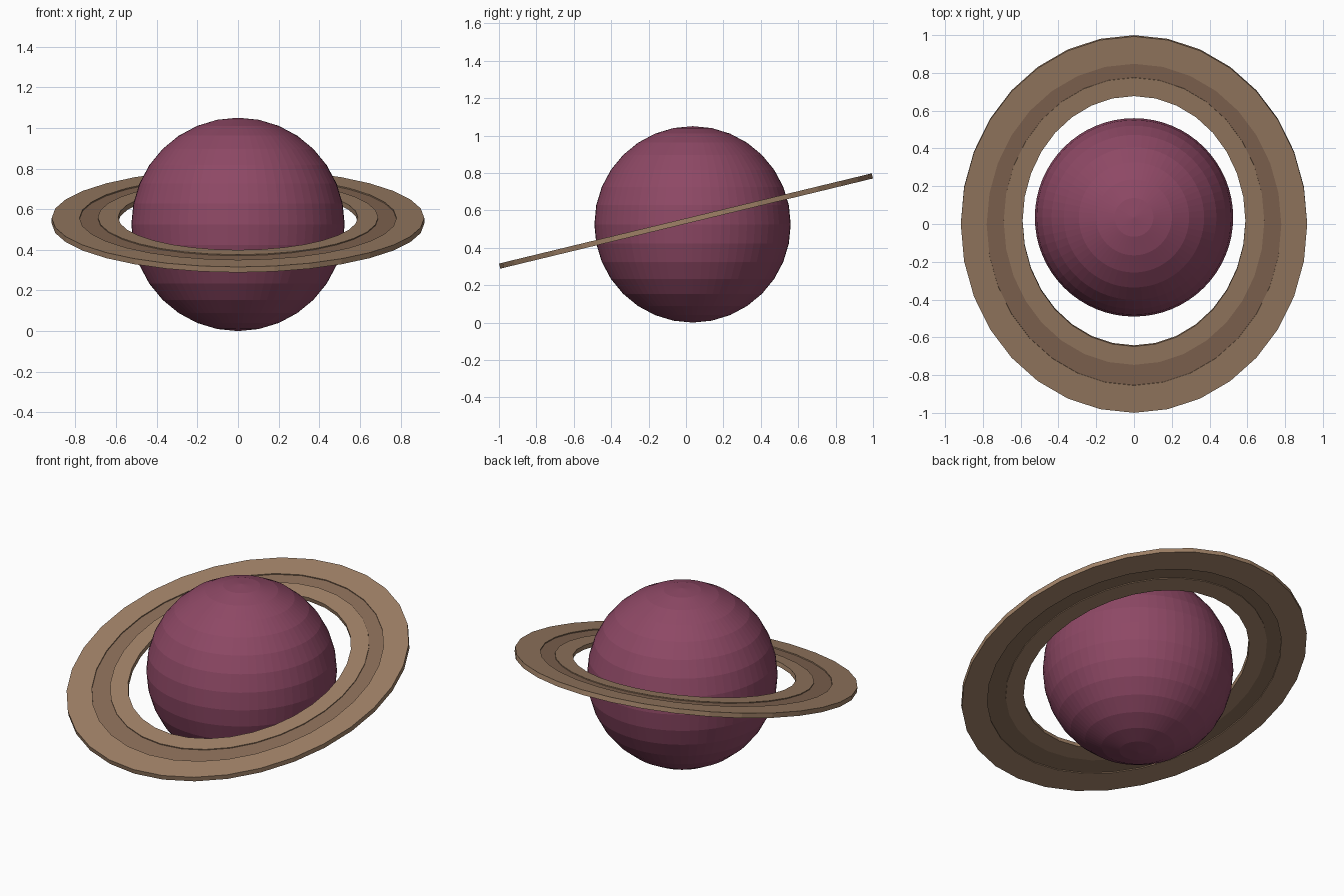
import bpy, bmesh, math
from mathutils import Matrix

if "Cube" in bpy.data.objects:
    bpy.data.objects.remove(bpy.data.objects["Cube"])

TILT = math.radians(13.6)


def material(name, rgb):
    m = bpy.data.materials.new(name)
    m.diffuse_color = (*rgb, 1)
    m.use_nodes = True
    m.node_tree.nodes["Principled BSDF"].inputs["Base Color"].default_value = m.diffuse_color
    return m


def make_object(name, bm, mat):
    bmesh.ops.recalc_face_normals(bm, faces=bm.faces)
    me = bpy.data.meshes.new(name)
    bm.to_mesh(me)
    bm.free()
    me.materials.append(mat)
    ob = bpy.data.objects.new(name, me)
    bpy.context.collection.objects.link(ob)
    return ob


def ring(name, inner, outer, thick, mat, y=0.0, sides=32):
    """Flat elliptical band; inner and outer are (x radius, y radius)."""
    bm = bmesh.new()
    h = thick / 2
    profile = [(inner, -h), (outer, -h), (outer, h), (inner, h)]
    loops = []
    for i in range(sides):
        a = 2 * math.pi * i / sides
        loops.append([bm.verts.new((r[0] * math.cos(a), y + r[1] * math.sin(a), z))
                      for r, z in profile])
    for i in range(sides):
        p, q = loops[i], loops[(i + 1) % sides]
        for k in range(4):
            n = (k + 1) % 4
            bm.faces.new((p[k], q[k], q[n], p[n]))
    bm.transform(Matrix.Translation((0, 0, 0.543)) @ Matrix.Rotation(TILT, 4, 'X'))
    return make_object(name, bm, mat)


plum = material("plum", (0.27, 0.065, 0.13))
sand = material("sand", (0.35, 0.22, 0.135))
brown = material("brown", (0.25, 0.15, 0.095))

# Planet body
bm = bmesh.new()
bmesh.ops.create_uvsphere(bm, u_segments=64, v_segments=16, radius=0.525)
bm.transform(Matrix.Translation((0, 0.035, 0.525)))
make_object("planet", bm, plum)

# Three nested bands of the tilted ring, the middle one recessed
ring("outer_ring", (0.78, 0.876), (0.917, 1.025), 0.028, sand)
ring("middle_ring", (0.675, 0.765), (0.785, 0.88), 0.016, brown)
ring("inner_ring", (0.59, 0.682), (0.69, 0.782), 0.026, sand, y=0.018)
